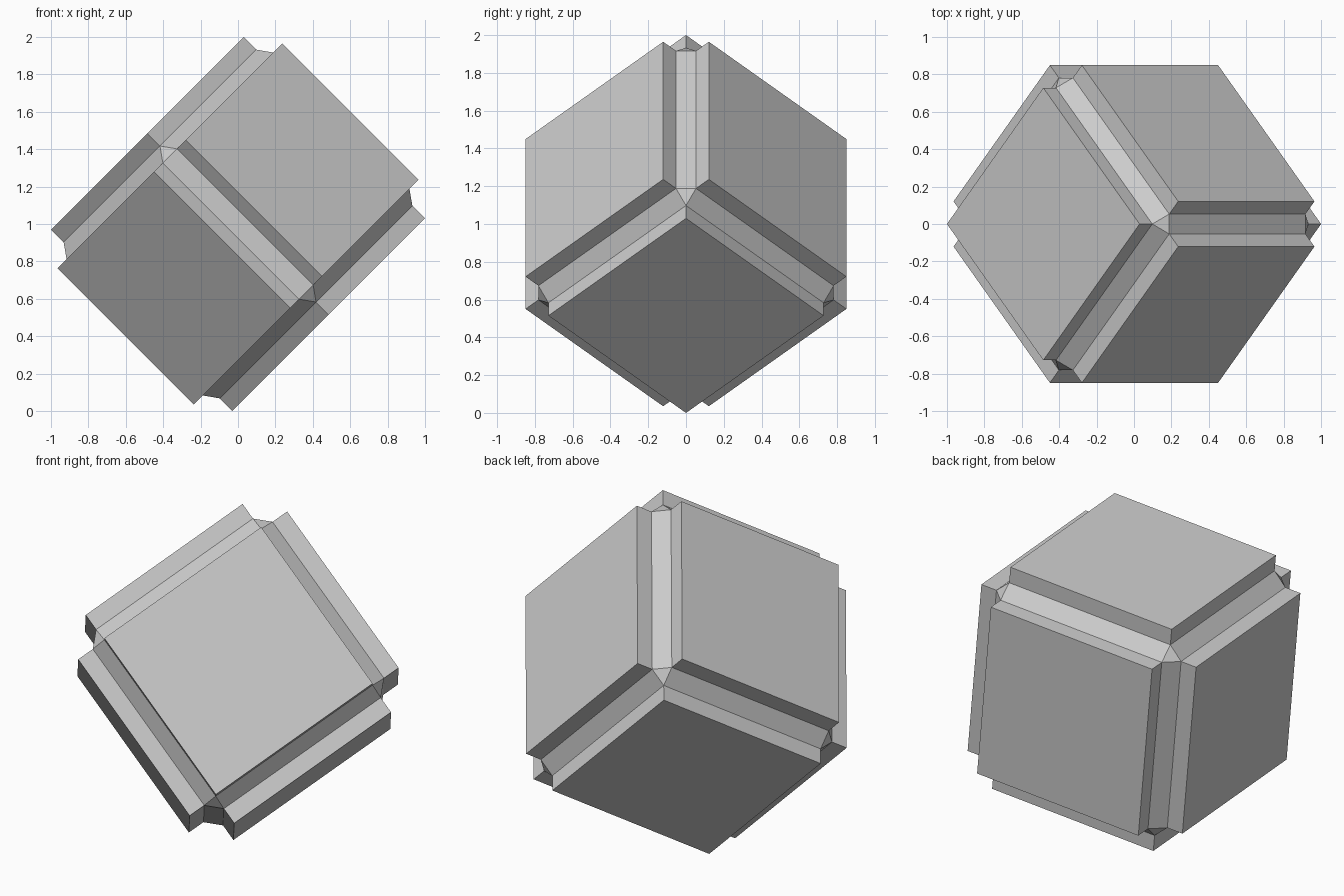
import bpy, bmesh
from math import sqrt
from mathutils import Matrix, Vector

if "Cube" in bpy.data.objects:
    bpy.data.objects.remove(bpy.data.objects["Cube"])

PLATE = 0.515   # half width of each square plate
CORE = 0.59     # half width of the bevelled core
OUTER = 0.686   # distance from centre to plate faces

# Core cube with chamfered edges and triangular corners
bm = bmesh.new()
bmesh.ops.create_cube(bm, size=2 * CORE)
bmesh.ops.bevel(bm, geom=bm.edges[:], offset=CORE - PLATE,
                offset_type='OFFSET', segments=1, profile=0.5, affect='EDGES')

# Raise each of the six sides into a straight-walled plate
bm.normal_update()
sides = [f for f in bm.faces if max(abs(c) for c in f.normal) > 0.99]
for f in sides:
    n = f.normal.copy()
    new = bmesh.ops.extrude_discrete_faces(bm, faces=[f])["faces"][0]
    bmesh.ops.translate(bm, verts=new.verts[:], vec=n * (OUTER - CORE))

# Tilt the block so it stands on a pair of corners
r = sqrt(0.5)
axes = (Vector((r, 0, -r)), Vector((0.5, r, 0.5)), Vector((0.5, -r, 0.5)))
tilt = Matrix(axes).transposed().to_4x4()
bm.transform(Matrix.Translation((0, 0, 1)) @ tilt)
bmesh.ops.recalc_face_normals(bm, faces=bm.faces[:])

mesh = bpy.data.meshes.new("plated_cube")
bm.to_mesh(mesh)
bm.free()
bpy.context.collection.objects.link(bpy.data.objects.new("plated_cube", mesh))
